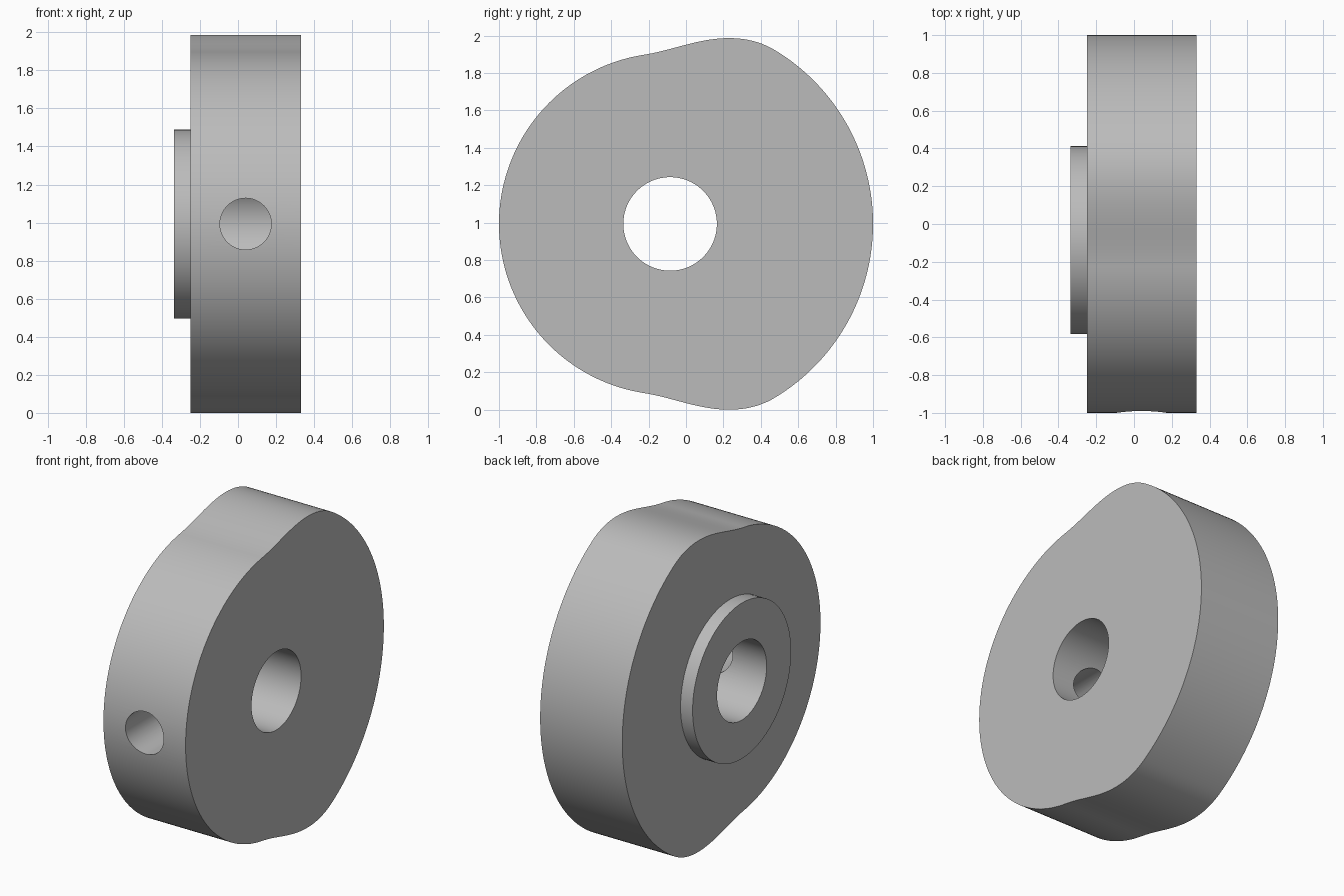
import bpy, bmesh
from math import sin, cos, pi, radians

cube = bpy.data.objects.get("Cube")
if cube:
    bpy.data.objects.remove(cube, do_unlink=True)

# Shared dimensions: bore axis runs along x through (AXIS_Y, AXIS_Z)
AXIS_Y, AXIS_Z = -0.085, 0.993
BASE_R, LOBE_R = 0.915, 1.085
BORE_R, BOSS_R, SCREW_R = 0.25, 0.497, 0.135
FACE_L, FACE_R, BOSS_END = -0.25, 0.33, -0.335

grey = bpy.data.materials.new("machined grey")
grey.use_nodes = True
colour = (0.5, 0.5, 0.5, 1)
grey.diffuse_color = colour
grey.node_tree.nodes["Principled BSDF"].inputs["Base Color"].default_value = colour


def prism(name, outline, start, depth):
    """Extrude a closed ring of points along a direction vector."""
    bm = bmesh.new()
    face = bm.faces.new([bm.verts.new(p) for p in outline])
    ext = bmesh.ops.extrude_face_region(bm, geom=[face])
    moved = [v for v in ext["geom"] if isinstance(v, bmesh.types.BMVert)]
    bmesh.ops.translate(bm, verts=moved, vec=depth)
    bmesh.ops.translate(bm, verts=bm.verts, vec=start)
    bmesh.ops.recalc_face_normals(bm, faces=bm.faces)
    mesh = bpy.data.meshes.new(name)
    bm.to_mesh(mesh)
    bm.free()
    mesh.materials.append(grey)
    obj = bpy.data.objects.new(name, mesh)
    bpy.context.collection.objects.link(obj)
    return obj


def x_ring(radius, count):
    """Ring round the x axis; radius is a function of the angle."""
    angles = [2 * pi * i / count for i in range(count)]
    return [(0, radius(a) * cos(a), radius(a) * sin(a)) for a in angles]


def cam_radius(a):
    """Two concentric arcs joined by smooth harmonic ramps."""
    a = min(a, 2 * pi - a)
    t = (radians(99) - a) / radians(40)
    t = max(0, min(1, t))
    return BASE_R + (LOBE_R - BASE_R) * (1 - cos(pi * t)) / 2


def x_cylinder(name, radius, x0, x1):
    return prism(name, x_ring(lambda a: radius, 96), (x0, AXIS_Y, AXIS_Z), (x1 - x0, 0, 0))


def cut(obj, cutter):
    mod = obj.modifiers.new("cut", "BOOLEAN")
    mod.operation = "DIFFERENCE"
    mod.solver = "EXACT"
    mod.object = cutter
    bpy.context.view_layer.objects.active = obj
    bpy.ops.object.modifier_apply(modifier=mod.name)


# Cam plate and side boss
cam_plate = prism("cam_plate", x_ring(cam_radius, 240),
                  (FACE_L, AXIS_Y, AXIS_Z), (FACE_R - FACE_L, 0, 0))
boss = x_cylinder("side_boss", BOSS_R, BOSS_END, FACE_L)

# Shaft bore through both, set screw hole from the front rim into the bore
bore = x_cylinder("bore_cutter", BORE_R, -1, 1)
screw_ring = [(SCREW_R * cos(2 * pi * i / 64), 0, SCREW_R * sin(2 * pi * i / 64))
              for i in range(64)]
screw = prism("screw_cutter", screw_ring, ((FACE_L + FACE_R) / 2, -1.2, AXIS_Z),
              (0, 1.2 + AXIS_Y, 0))
cut(cam_plate, bore)
cut(cam_plate, screw)
cut(boss, bore)
for helper in (bore, screw):
    bpy.data.objects.remove(helper, do_unlink=True)

# Smooth rims with crisp edges
bpy.ops.object.select_all(action="DESELECT")
for obj in (cam_plate, boss):
    obj.select_set(True)
bpy.context.view_layer.objects.active = cam_plate
bpy.ops.object.shade_smooth_by_angle(angle=radians(30))
